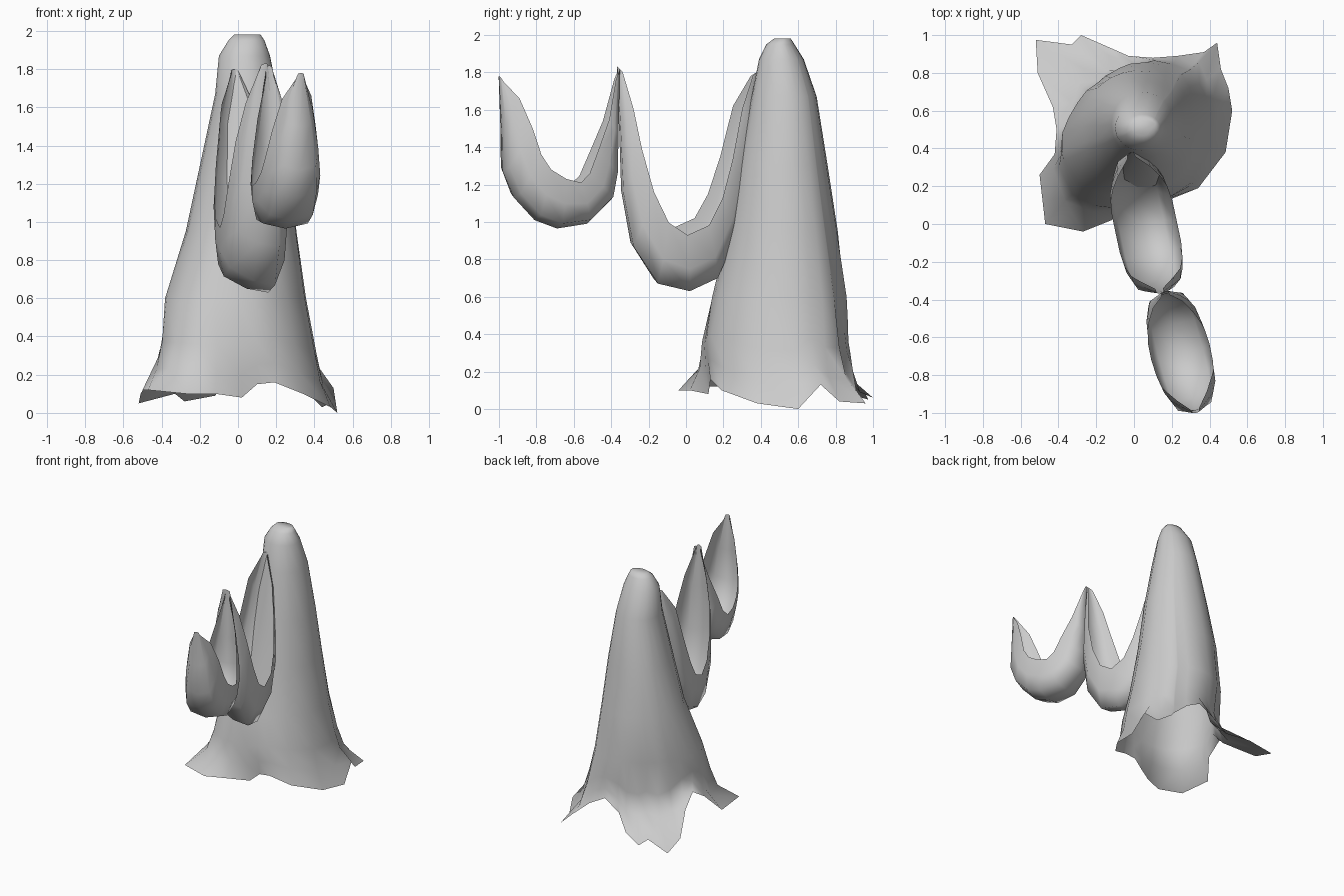
import bpy, bmesh, math
from mathutils import Vector


def loft(name, rings, closed):
    """Skin a list of equal-length point rings into one smooth sheet."""
    bm = bmesh.new()
    rows = [[bm.verts.new(p) for p in r] for r in rings]
    n = len(rows[0])
    for a, b in zip(rows, rows[1:]):
        for i in range(n if closed else n - 1):
            j = (i + 1) % n
            bm.faces.new((a[i], b[i], b[j], a[j]))
    if closed:
        bm.faces.new(rows[0])
    bmesh.ops.recalc_face_normals(bm, faces=bm.faces)
    me = bpy.data.meshes.new(name)
    bm.to_mesh(me)
    bm.free()
    ob = bpy.data.objects.new(name, me)
    bpy.context.collection.objects.link(ob)
    for f in me.polygons:
        f.use_smooth = True
    return ob


# Draped body: ragged hem outline (x, y, z), anticlockwise from the right,
# with raised notches at the back and left between the hanging corners
hem = [(.52, .6, .0), (.50, .72, .13), (.46, .82, .04), (.44, .96, .03),
       (.37, .91, .10), (.23, .89, .22), (.1, .88, .29), (-.03, .89, .21),
       (-.12, .93, .09), (-.28, 1.0, .06), (-.33, .95, .10), (-.52, .975, .05),
       (-.51, .8, .10), (-.43, .62, .24), (-.41, .5, .33), (-.42, .37, .25),
       (-.50, .26, .12), (-.47, 0, .12), (-.27, -.04, .10), (-.12, .02, .10),
       (.02, .12, .08), (.1, .13, .15), (.19, .13, .16), (.34, .19, .10),
       (.485, .38, .03)]
# height, x range, y range, how far the ring follows the hem shape, rear-left tuck
levels = [(1.98, -.02, .12, .47, .56, 0, 0), (1.95, -.05, .14, .43, .58, 0, 0),
          (1.87, -.10, .17, .39, .63, 0, 0), (1.67, -.12, .21, .35, .70, .02, 0),
          (1.3, -.20, .27, .28, .76, .04, 0), (.95, -.28, .31, .22, .82, .06, .01),
          (.6, -.41, .36, .13, .885, .1, .07), (.35, -.43, .41, .07, .91, .25, .11),
          (.2, -.45, .44, .06, .92, .45, .11)]
rings = []
for z, x0, x1, y0, y1, k, tuck in levels:
    ring = []
    for hx, hy, hz in hem:
        # lower rings ride up over the notches
        zz = z if z >= .6 else hz + (.6 - hz) * (z - .08) / .52
        a = math.atan2(hy - .5, hx)
        c, s = math.cos(a), math.sin(a)
        mx, my = (x0 + x1) / 2, (y0 + y1) / 2
        e = Vector((mx + c * (x1 - x0) / 2, my + s * (y1 - y0) / 2, zz))
        # shrink the hem outline to the ring's size for soft vertical folds
        g = (x1 - x0) / 0.98
        h = Vector((mx + hx * g, my + (hy - .48) * g, zz))
        pull = tuck * max(0, (s - c) * .7071) ** 3
        ring.append(e.lerp(h, k) + Vector((pull, -pull, 0)))
    rings.append(ring)
rings.append([Vector(p) for p in hem])
loft("draped_body", rings, True)


# Hanging swags: channel-shaped cloth, (outer y, outer z, rim y, rim z, half width)
def swag(name, section, stations, start, end):
    (ax, ay), (bx, by) = start, end
    side = Vector((ay - by, bx - ax, 0)).normalized()
    rows = []
    for oy, oz, iy, iz, w in stations:
        row = []
        for u, d in section:
            y, z = oy + (iy - oy) * d, oz + (iz - oz) * d
            x = ax + (bx - ax) * (y - ay) / (by - ay)
            row.append(Vector((x, y, z)) + side * (u * w))
        rows.append(row)
    loft(name, rows, False)


swag("rear_swag", [(-1, 1), (-.98, .65), (-.85, .25), (-.1, .06), (.6, 0),
                   (.93, .35), (1, .88)], [
    (.38, 1.80, .35, 1.78, .02), (.37, 1.5, .27, 1.62, .09),
    (.31, 1.2, .21, 1.35, .13), (.26, .95, .15, 1.15, .155),
    (.15, .70, .08, 1.02, .165), (0, .63, -.03, .97, .165),
    (-.17, .67, -.12, 1.04, .165), (-.30, .87, -.19, 1.2, .155),
    (-.35, 1.15, -.25, 1.42, .13), (-.36, 1.5, -.29, 1.62, .085),
    (-.37, 1.83, -.34, 1.80, .02)], (-.02, .38), (.14, -.37))

swag("front_swag", [(-1, .9), (-.95, .55), (-.75, .1), (0, 0), (.75, .1),
                    (.97, .5), (1, 1)], [
    (-.355, 1.82, -.38, 1.76, .02), (-.37, 1.45, -.43, 1.55, .08),
    (-.375, 1.25, -.5, 1.38, .12), (-.40, 1.12, -.55, 1.26, .14),
    (-.53, .99, -.60, 1.21, .155), (-.69, .965, -.68, 1.23, .16),
    (-.81, 1.01, -.76, 1.28, .155), (-.92, 1.13, -.81, 1.36, .145),
    (-.98, 1.27, -.85, 1.5, .12), (-.985, 1.5, -.91, 1.66, .08),
    (-1.0, 1.78, -.98, 1.75, .02)], (.16, -.35), (.33, -1.0))
